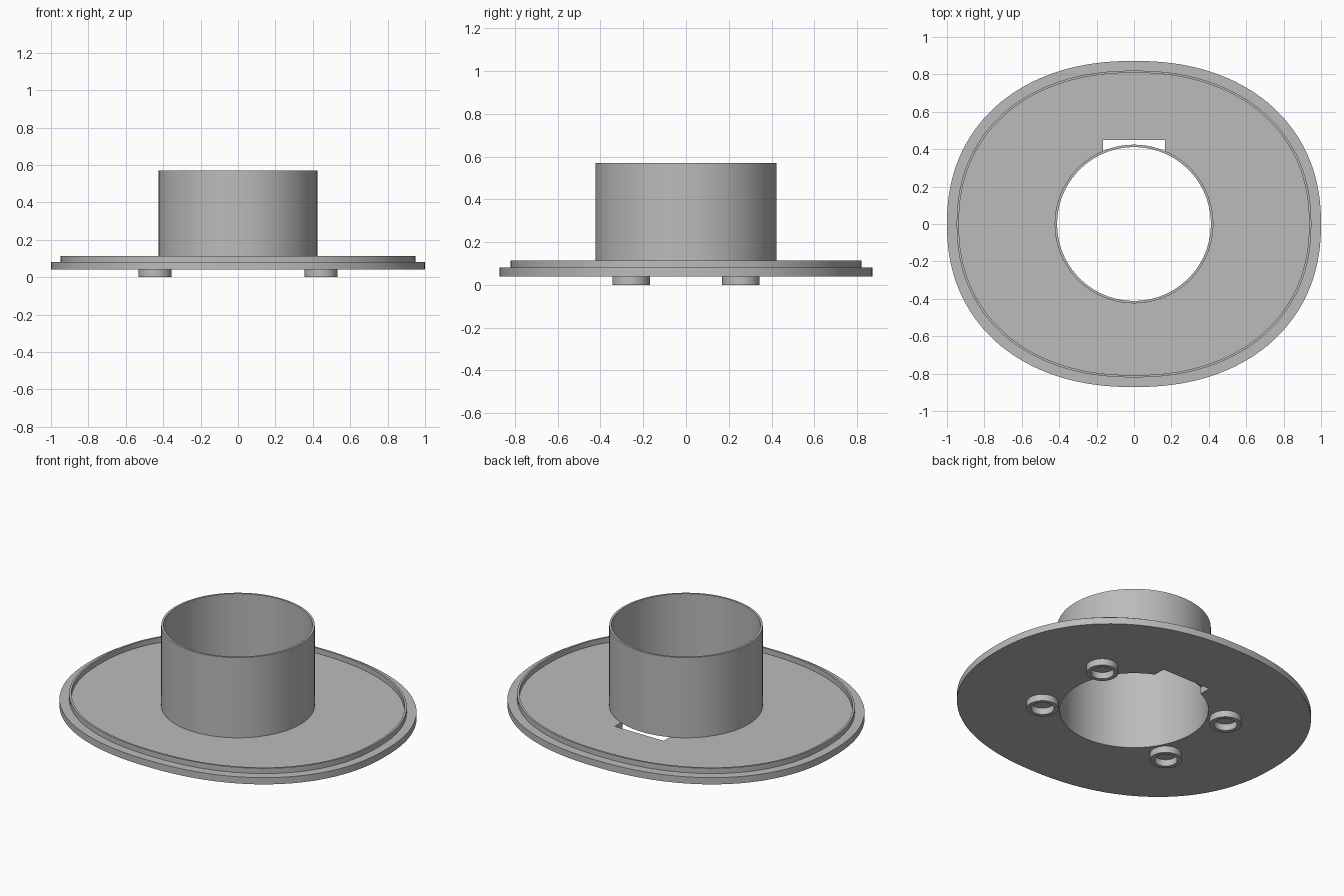
import bpy, bmesh
from math import sin, cos, pi, atan2, sqrt, radians

cube = bpy.data.objects.get("Cube")
if cube:
    bpy.data.objects.remove(cube, do_unlink=True)

grey = bpy.data.materials.new("plain grey")
grey.use_nodes = True
grey.diffuse_color = (0.5, 0.5, 0.5, 1)
grey.node_tree.nodes["Principled BSDF"].inputs["Base Color"].default_value = (0.5, 0.5, 0.5, 1)

BORE, WALL = 0.411, 0.013
SLOT_X, SLOT_Y = 0.165, 0.45


# Outlines, each giving a radius for an angle
def circle(r):
    return lambda t: r


def oval(inset):
    a, b, p = 1 - inset, 0.872 - inset, 2.2
    return lambda t: (abs(cos(t) / a) ** p + abs(sin(t) / b) ** p) ** (-1 / p)


def notched_bore(t):
    if sin(t) <= 0:
        return BORE
    return max(BORE, min(SLOT_X / max(abs(cos(t)), 0.001), SLOT_Y / sin(t)))


def ring(name, outer, inner, z0, z1, centre=(0, 0), steps=144, extra=()):
    """Closed band between two outlines, from z0 to z1."""
    angles = sorted([2 * pi * i / steps for i in range(steps)] + list(extra))
    bm = bmesh.new()
    loops = [[bm.verts.new((f(t) * cos(t), f(t) * sin(t), z)) for t in angles]
             for f, z in ((outer, z0), (outer, z1), (inner, z1), (inner, z0))]
    for k in range(4):
        lower, upper = loops[k], loops[(k + 1) % 4]
        for i in range(len(angles)):
            j = (i + 1) % len(angles)
            bm.faces.new((lower[i], lower[j], upper[j], upper[i]))
    bmesh.ops.recalc_face_normals(bm, faces=bm.faces)
    mesh = bpy.data.meshes.new(name)
    bm.to_mesh(mesh)
    bm.free()
    mesh.materials.append(grey)
    obj = bpy.data.objects.new(name, mesh)
    obj.location = (*centre, 0)
    bpy.context.collection.objects.link(obj)
    bpy.ops.object.select_all(action="DESELECT")
    obj.select_set(True)
    bpy.context.view_layer.objects.active = obj
    bpy.ops.object.shade_smooth_by_angle(angle=radians(30))


# Oval base plate, with the notch corners added to its bore
corners = [atan2(SLOT_Y, SLOT_X), atan2(sqrt(BORE ** 2 - SLOT_X ** 2), SLOT_X)]
ring("base_plate", oval(0), notched_bore, 0.04, 0.081,
     extra=corners + [pi - c for c in corners])

# Thin raised lip and central tube
ring("raised_lip", oval(0.052), oval(0.064), 0.081, 0.113)
ring("central_tube", circle(BORE + WALL), circle(BORE), 0.081, 0.57)

# Four hollow feet
for side, sx in (("left", 1), ("right", -1)):
    for end, sy in (("front", -1), ("back", 1)):
        ring(f"{end}_{side}_foot", circle(0.088), circle(0.064), 0, 0.04,
             centre=(sx * 0.444, sy * 0.257), steps=48)
